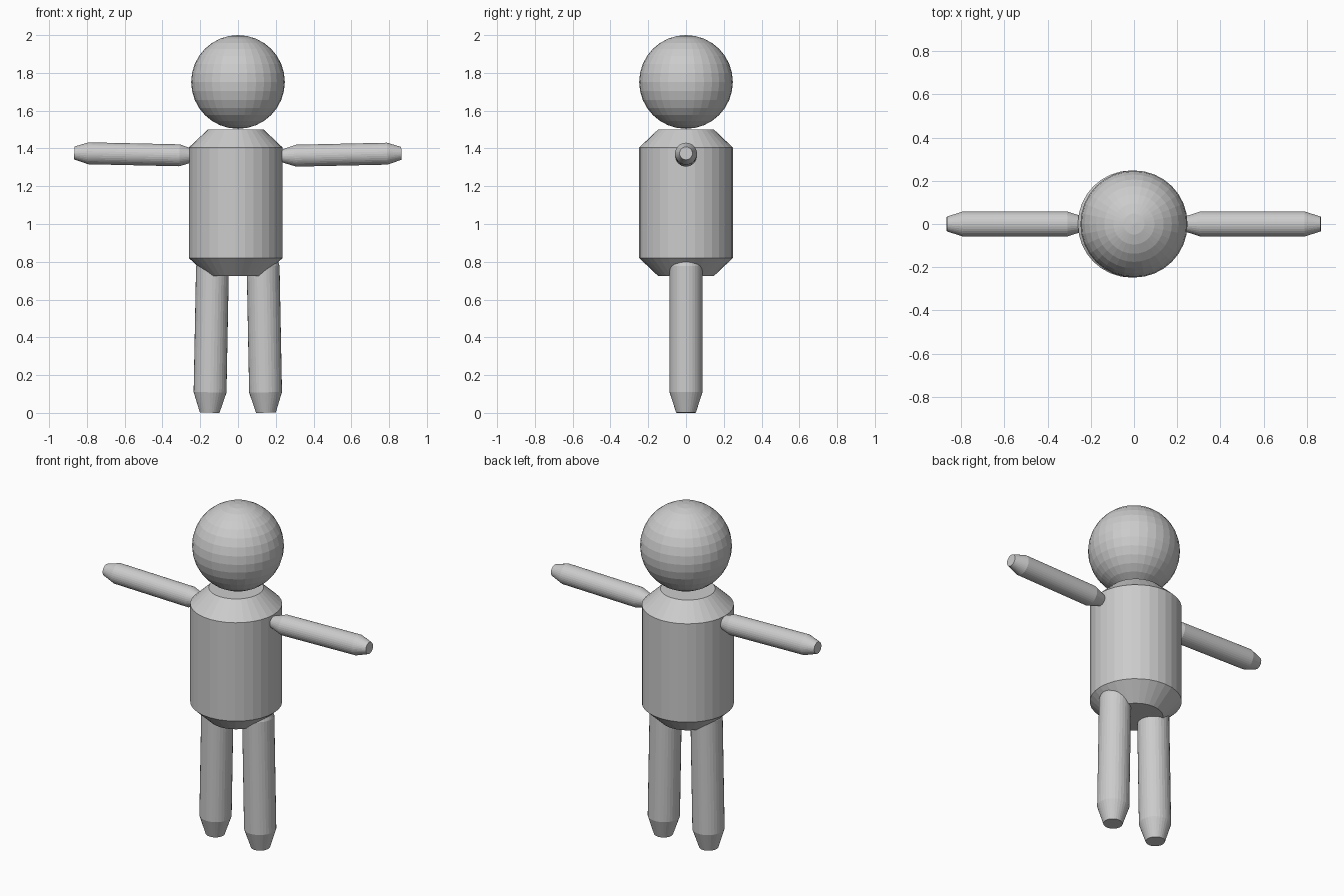
import bpy, bmesh, math
from mathutils import Vector

if "Cube" in bpy.data.objects:
    bpy.data.objects.remove(bpy.data.objects["Cube"])

grey = bpy.data.materials.new("light grey")
grey.diffuse_color = (0.6, 0.6, 0.6, 1)
grey.use_nodes = True
grey.node_tree.nodes["Principled BSDF"].inputs["Base Color"].default_value = grey.diffuse_color


def finish(name, bm):
    mesh = bpy.data.meshes.new(name)
    bmesh.ops.recalc_face_normals(bm, faces=bm.faces)
    bm.to_mesh(mesh)
    bm.free()
    mesh.materials.append(grey)
    obj = bpy.data.objects.new(name, mesh)
    bpy.context.collection.objects.link(obj)
    return obj


def capsule(name, start, end, profile, sides=32):
    """Capped tube from start to end; profile holds (distance, radius) pairs."""
    bm = bmesh.new()
    rings = []
    for d, r in profile:
        rings.append([bm.verts.new((r * math.cos(a), r * math.sin(a), d))
                      for a in (2 * math.pi * i / sides for i in range(sides))])
    for lo, hi in zip(rings, rings[1:]):
        for i in range(sides):
            j = (i + 1) % sides
            bm.faces.new((lo[i], lo[j], hi[j], hi[i]))
    bm.faces.new(rings[0])
    bm.faces.new(rings[-1])
    obj = finish(name, bm)
    axis = Vector(end) - Vector(start)
    obj.rotation_euler = axis.to_track_quat('Z', 'Y').to_euler()
    obj.location = start
    return obj


# Head
bm = bmesh.new()
bmesh.ops.create_uvsphere(bm, u_segments=32, v_segments=16, radius=0.248)
head = finish("head", bm)
head.location = (0, 0, 1.752)

# Torso with chamfered shoulders and hips
capsule("torso", (-0.012, 0, 0.725), (-0.012, 0, 1.5),
        [(0, 0.148), (0.095, 0.248), (0.68, 0.248), (0.775, 0.148)])

# Arms, both tapered at each end and tilted slightly
arm = [(0, 0.034), (0.075, 0.058), (0.557, 0.058), (0.632, 0.034)]
capsule("left_arm", (-0.235, 0, 1.362), (-0.867, 0, 1.376), arm)
capsule("right_arm", (0.233, 0, 1.36), (0.865, 0, 1.374), arm)

# Legs, tapered at each end and splayed slightly
leg = [(0, 0.052), (0.108, 0.087), (0.775, 0.087), (0.883, 0.052)]
capsule("left_leg", (-0.15, 0, 0.001), (-0.133, 0, 0.884), leg)
capsule("right_leg", (0.148, 0, 0.001), (0.131, 0, 0.884), leg)
